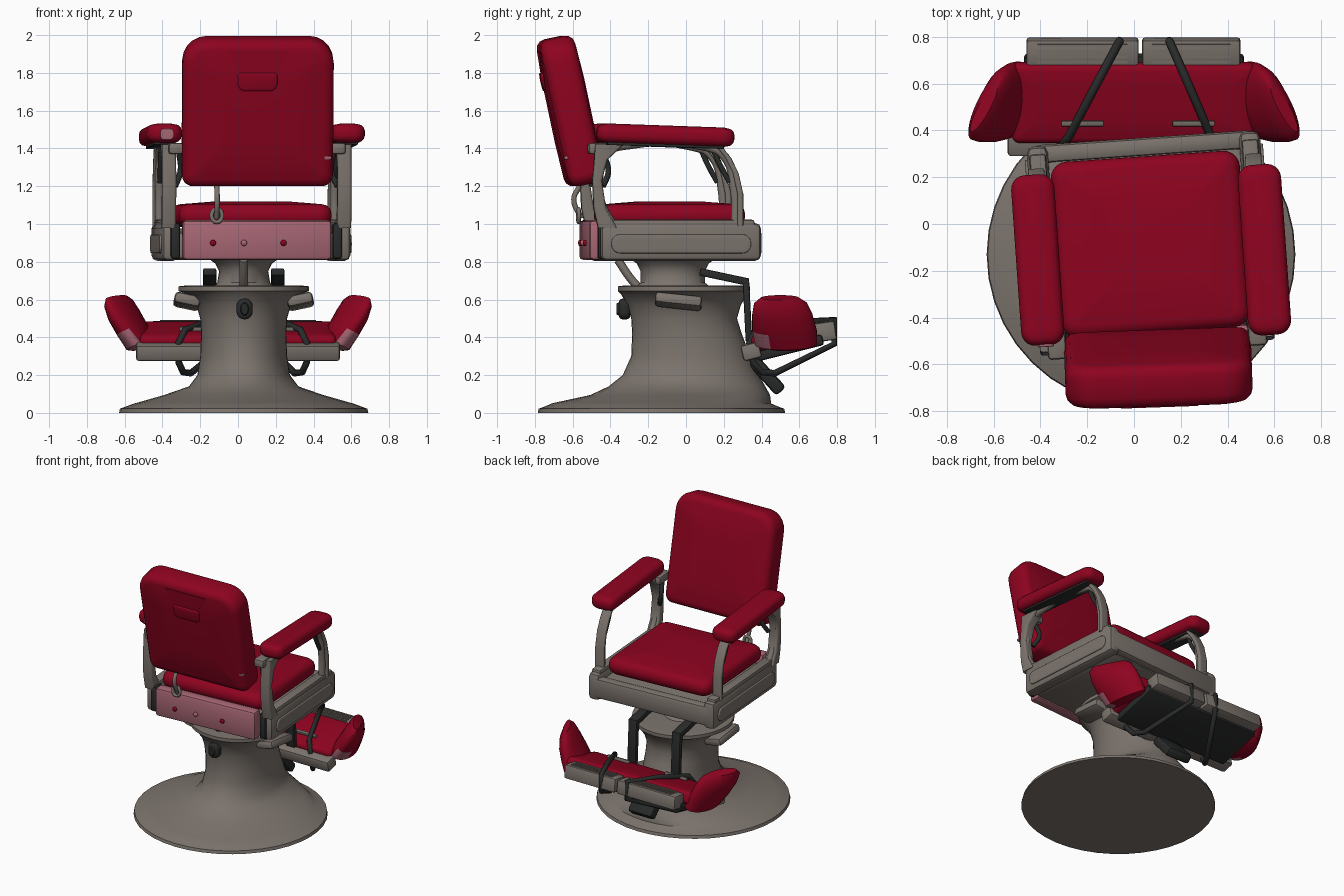
import bpy, bmesh, math
from math import radians, cos, sin, pi
from mathutils import Matrix, Vector

if "Cube" in bpy.data.objects:
    bpy.data.objects.remove(bpy.data.objects["Cube"])


def material(name, rgb):
    m = bpy.data.materials.new(name)
    m.use_nodes = True
    m.diffuse_color = (*rgb, 1)
    bsdf = m.node_tree.nodes["Principled BSDF"]
    bsdf.inputs["Base Color"].default_value = (*rgb, 1)
    bsdf.inputs["Roughness"].default_value = 0.7
    return m


RED = material("red leather", (0.27, 0.001, 0.014))
GREY = material("grey metal", (0.2, 0.173, 0.152))
BLACK = material("black iron", (0.022, 0.023, 0.023))
PINK = material("faded pink", (0.39, 0.135, 0.175))

WORLD = Matrix.Identity(4)
# The seat assembly is swivelled slightly on its pedestal
CHAIR = Matrix.Translation((0.073, -0.13, 0)) @ Matrix.Rotation(radians(4), 4, "Z")


def at(x, y, z, rx=0, ry=0, rz=0):
    rot = [Matrix.Rotation(radians(a), 4, ax) for a, ax in ((rz, "Z"), (ry, "Y"), (rx, "X"))]
    return Matrix.Translation((x, y, z)) @ rot[0] @ rot[1] @ rot[2]


def finish(name, bm, mat, matrix):
    bmesh.ops.recalc_face_normals(bm, faces=bm.faces)
    bm.transform(matrix)
    me = bpy.data.meshes.new(name)
    bm.to_mesh(me)
    bm.free()
    me.materials.append(mat)
    ob = bpy.data.objects.new(name, me)
    bpy.context.collection.objects.link(ob)
    return ob


def loft(name, rings, mat, matrix=WORLD):
    """Skin a stack of equal-length rings and cap both ends."""
    bm = bmesh.new()
    rows = [[bm.verts.new(p) for p in ring] for ring in rings]
    n = len(rows[0])
    for a, b in zip(rows, rows[1:]):
        for i in range(n):
            j = (i + 1) % n
            bm.faces.new((a[i], a[j], b[j], b[i]))
    bm.faces.new(rows[0][::-1])
    bm.faces.new(rows[-1])
    return finish(name, bm, mat, matrix)


def ellipse(cx, cy, z, rx, ry, n=40):
    return [(cx + rx * cos(2 * pi * i / n), cy + ry * sin(2 * pi * i / n), z) for i in range(n)]


def rounded(w, h, z, top, bottom, n=5, dy=0):
    """Rounded rectangle, with separate radii for its upper and lower corners."""
    pts = []
    for k, (sx, sy) in enumerate(((1, 1), (-1, 1), (-1, -1), (1, -1))):
        r = max(top if sy > 0 else bottom, 0.004)
        for i in range(n + 1):
            a = pi / 2 * (k + i / n)
            pts.append((sx * (w / 2 - r) + r * cos(a), dy + sy * (h / 2 - r) + r * sin(a), z))
    return pts


def cushion(name, w, h, t, mat, matrix, top=0.06, bottom=0.06, edge=0.04, dome=0.012):
    """Upholstered pad with soft edges and a slight crown on both faces."""
    half = [(t / 2 - edge, 0), (t / 2 - 0.5 * edge, 0.14 * edge), (t / 2 - 0.13 * edge, 0.5 * edge),
            (t / 2, edge), (t / 2 + dome, min(w, h) * 0.3)]
    steps = [(-z, i) for z, i in reversed(half)] + half
    return loft(name, [rounded(w - 2 * i, h - 2 * i, z, top - i * 0.6, bottom - i * 0.6)
                       for z, i in steps], mat, matrix)


def box(name, size, mat, matrix, bevel=0.012):
    bm = bmesh.new()
    bmesh.ops.create_cube(bm, size=1)
    bmesh.ops.scale(bm, vec=size, verts=bm.verts)
    if bevel:
        bmesh.ops.bevel(bm, geom=bm.edges[:], offset=bevel, segments=2, profile=0.5, affect="EDGES")
    return finish(name, bm, mat, matrix)


def tube(name, pts, radius, mat, matrix=WORLD, closed=False, handle="AUTO"):
    cu = bpy.data.curves.new(name, "CURVE")
    cu.dimensions = "3D"
    cu.bevel_depth, cu.bevel_resolution, cu.resolution_u = radius, 2, 6
    cu.use_fill_caps = True
    sp = cu.splines.new("BEZIER")
    sp.bezier_points.add(len(pts) - 1)
    for bp, p in zip(sp.bezier_points, pts):
        bp.co = matrix @ Vector(p)
        bp.handle_left_type = bp.handle_right_type = handle
    sp.use_cyclic_u = closed
    cu.materials.append(mat)
    ob = bpy.data.objects.new(name, cu)
    bpy.context.collection.objects.link(ob)
    return ob


# Base plate and pedestal: (centre y, z, x radius, y radius)
base = [(-.13, 0, .66, .655), (-.13, .022, .655, .65), (-.13, .035, .62, .615), (-.13, .05, .58, .58),
        (-.12, .055, .56, .57), (-.03, .095, .42, .475), (.005, .14, .29, .415), (.025, .2, .245, .36),
        (.025, .3, .23, .315), (.005, .42, .225, .29), (-.01, .5, .23, .28), (-.01, .57, .25, .30),
        (-.01, .63, .30, .335), (-.01, .645, .345, .35), (-.01, .67, .345, .35), (-.01, .675, .30, .31)]
loft("pedestal", [ellipse(0.03, cy, z, rx, ry) for cy, z, rx, ry in base], GREY)
column = [(.665, .16, .2), (.69, .14, .17), (.75, .13, .17), (.79, .15, .19), (.82, .19, .23)]
loft("lift_column", [ellipse(0.03, -.07, z, rx, ry, 28) for z, rx, ry in column], GREY)
for s in (-1, 1):
    box("pedestal_lug", (.14, .25, .06), GREY, at(.03 + s * .3, -.04, .59, rx=-6, ry=s * -12), .02)
cushion("release_knob", .085, .11, .06, BLACK, at(.035, -.325, .55, rx=90), .04, .04, .02)
tube("rear_strut", [(.03, -.36, .81), (.03, -.3, .72), (.03, -.24, .65)], .022, GREY)

# Seat frame
box("seat_frame", (.84, .78, .15), GREY, CHAIR @ at(0, .06, .885), .03)
for s in (-1, 1):
    box("side_rail", (.09, .85, .2), GREY, CHAIR @ at(s * .455, .07, .905), .03)
    cushion("side_rail_panel", .74, .1, .02, GREY, CHAIR @ at(s * .5, .07, .895, rx=90, rz=90),
            .045, .045, .006, 0)
    box("side_rail_lip", (.07, .78, .035), GREY, CHAIR @ at(s * .455, .07, 1.005))
box("front_rail", (.94, .08, .15), GREY, CHAIR @ at(0, .46, .9), .025)
cushion("seat_cushion", .81, .755, .12, RED, CHAIR @ at(0, .043, 1.045), .07, .07, .05, .015)

# Rear skirt with studs
box("rear_skirt", (.79, .085, .21), PINK, CHAIR @ at(0, -.367, .915), .02)
for x, mat in ((-.235, RED), (-.07, PINK), (.14, RED)):
    cushion("skirt_stud", .032, .032, .02, mat, CHAIR @ at(x, -.413, .9, rx=90), .016, .016, .006, .002)

# Backrest with its headrest flap on the rear
BACK = CHAIR @ at(-.003, -.487, 1.598, rx=102, rz=-2)
cushion("backrest", .8, .795, .188, RED, BACK, .13, .06, .05)
flap = [(-.165, .345, .098), (-.09, .22, .107), (.09, .22, .107), (.165, .345, .098)]
loft("headrest_flap", [[(x, y, z - sink) for x, y, z in flap] for sink in (.03, 0)], RED, BACK)
cushion("headrest_socket", .21, .1, .03, RED, BACK @ at(-.005, .18, .1), .02, .04, .01, .002)
box("worn_back_patch", (.05, .018, .02), PINK, BACK @ at(.365, -.235, .083), .003)

# Recline lever hanging behind the seat
tube("recline_rod", [(-.215, -.42, 1.2), (-.215, -.45, 1.13), (-.215, -.41, 1.03)], .014, GREY, CHAIR)
ring = [(-.215 + .028 * cos(a), -.425, 1.045 + .035 * sin(a)) for a in (0, pi / 2, pi, 1.5 * pi)]
tube("recline_ring", ring, .011, GREY, CHAIR, True)

# Armrests and their curved frames
for s in (-1, 1):
    arm = CHAIR @ at(s * .485, -.002 - s * .012, 1.47, rx=-2)
    cushion("armrest", .185, .73, .095, RED, arm, .06, .06, .035, .004)
    box("armrest_underside", (.11, .62, .02), BLACK, arm @ at(0, 0, -.052), .004)
    x = s * .465
    tube("arm_frame", [(x, -.28, .98), (x, -.35, 1.1), (x, -.365, 1.25), (x, -.32, 1.38), (x, -.2, 1.42),
                       (x, .18, 1.415), (x, .3, 1.36), (x, .355, 1.18), (x, .36, .98)], .024, GREY, CHAIR)
    rear = [(0, .1, .02), (.1, .065, -.02), (.25, .05, -.035), (.36, .07, -.015), (.44, .15, .03)]
    loft("rear_upright", [rounded(.075, d, z, .015, .015, dy=y) for z, d, y in rear], GREY,
         CHAIR @ at(x, -.34, .98))
    front = [(0, 0), (.17, 0), (.28, -.025), (.36, -.065), (.43, -.12)]
    loft("front_upright", [rounded(.07, .03, z, .01, .01, dy=y) for z, y in front], GREY,
         CHAIR @ at(x, .385, .99))
    box("arm_joint", (.08, .14, .06), GREY, CHAIR @ at(s * .43, -.35, 1.4), .015)
    tube("rear_linkage", [(s * .41, -.34, 1.38), (s * .4, -.31, 1.28), (s * .43, -.34, 1.2)], .016, BLACK, CHAIR)
    tube("front_linkage", [(x, .24, 1.4), (x, .28, 1.31), (x, .33, 1.22)], .014, BLACK, CHAIR)
    box("rear_pivot_plate", (.05, .08, .19), BLACK, CHAIR @ at(s * .43, -.33, .91), .015)
cushion("worn_arm_patch", .07, .06, .016, PINK, CHAIR @ at(-.475, -.355, 1.475, rx=90), .02, .02, .005, 0)

# Footrest hangers
for s in (-1, 1):
    x = .03 + s * .18
    box("hanger_arm", (.07, .26, .04), BLACK, at(x, .2, .72, rx=-12), .008)
    box("hanger_leg", (.07, .035, .34), BLACK, at(x, .325, .545, rx=3), .008)
box("footrest_pivot", (.2, .22, .07), BLACK, at(.02, .43, .195, rx=-48), .02)

# Footrest pad, rail, underside and toe plates
cushion("footrest_pad", 1.04, .35, .09, RED, at(0, .52, .405, rx=14), .03, .03, .03, .004)
box("footrest_underside", (.94, .36, .06), BLACK, at(0, .55, .345, rx=14), .015)
box("footrest_rail", (1.08, .1, .085), GREY, at(.0, .345, .325, rx=14), .015)
for x, w in ((-.22, .48), (.245, .42)):
    toe = at(x, .735, .43, rx=8)
    box("toe_plate", (w, .115, .1), GREY, toe, .012)
    for k in range(4):
        box("toe_plate_rib", (w * .8, .01, .008), GREY, toe @ at(0, -.036 + .024 * k, .052), 0)
for x in (-.22, .255):
    box("strap_buckle", (.18, .022, .02), GREY, at(x, .43, .445, rx=14), .003)

# Flared footrest wings, twisting outward as they rise: (centre x, centre y, z, thickness, depth)
wing = [(.5, .53, .35, .1, .26), (.515, .53, .365, .145, .33), (.56, .52, .44, .145, .34),
        (.605, .51, .52, .135, .32), (.632, .5, .58, .105, .28), (.642, .495, .61, .06, .2)]
for s in (-1, 1):
    rings = [[(s * (cx + px - py * .1 * i), cy + py - px * .15, z - px * .45)
              for px, py, _ in ellipse(0, 0, 0, w / 2, d / 2, 28)]
             for i, (cx, cy, z, w, d) in enumerate(wing)]
    pad = loft("footrest_wing", rings, RED)
    # Worn lower rear corner
    pad.data.materials.append(PINK)
    for f in pad.data.polygons:
        if f.center.y < .45 and f.center.z < .41:
            f.material_index = 1

# Straps looped around the footrest
for a, b in ((-.06, -.28), (.15, .33)):
    m = (a + b) / 2
    d = math.copysign(1, b)
    tube("footrest_strap", [(a, .785, .495), (m, .58, .48), (b, .37, .44), (b + d * .035, .335, .37),
                            (b + d * .035, .355, .27), (b + d * .01, .4, .215), (b - d * .03, .47, .21),
                            (a, .785, .365)], .018, BLACK, closed=True, handle="VECTOR")

# Smooth rounded surfaces while keeping edges crisp
bpy.ops.object.select_all(action="DESELECT")
for ob in bpy.context.scene.objects:
    if ob.type == "MESH":
        ob.select_set(True)
        bpy.context.view_layer.objects.active = ob
bpy.ops.object.shade_smooth_by_angle(angle=radians(40))
